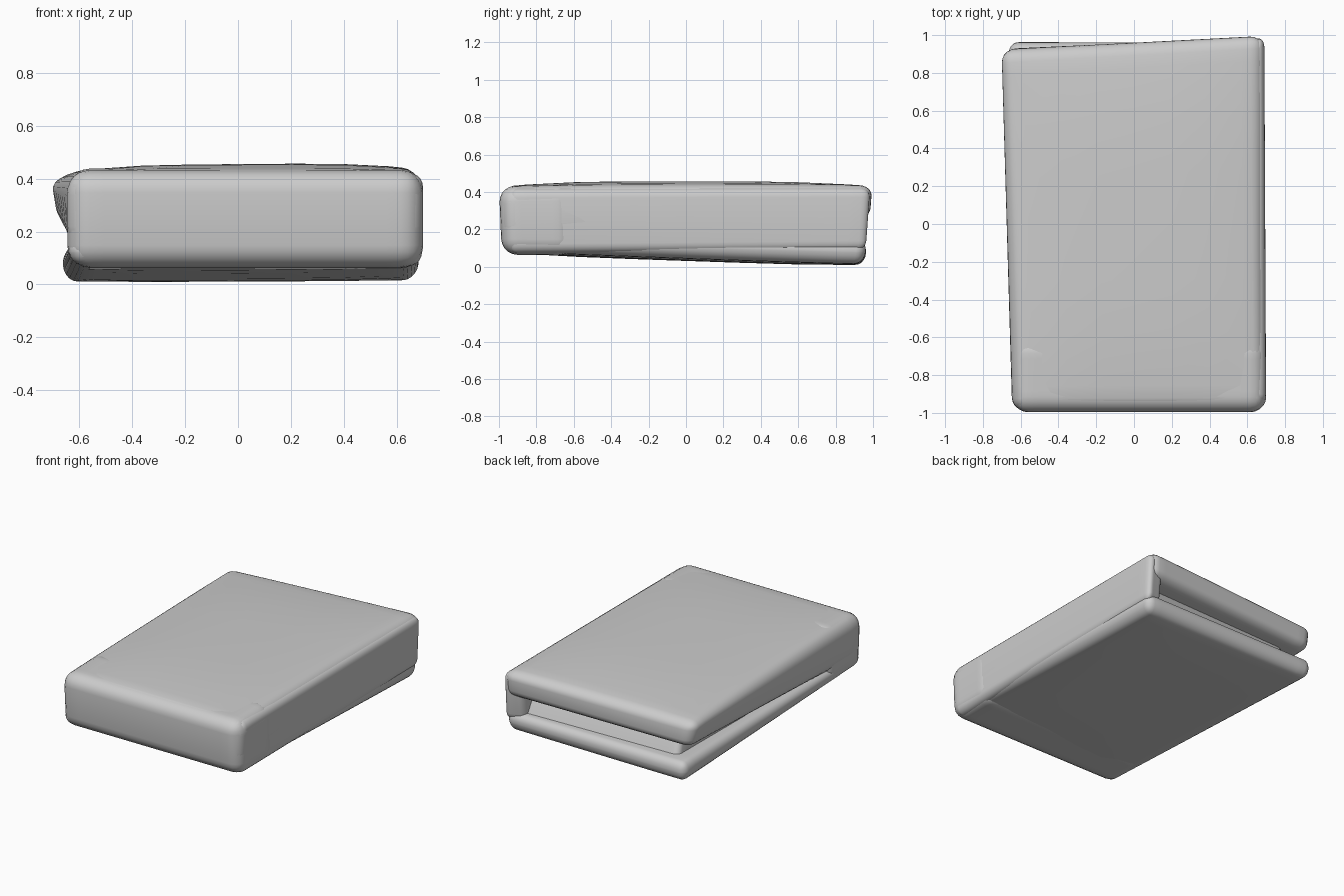
import bpy, bmesh
from mathutils import Vector

if "Cube" in bpy.data.objects:
    bpy.data.objects.remove(bpy.data.objects["Cube"])


def soft_block(name, bottom, top, radius, bulge_top=0.0, bulge_bottom=0.0):
    """Rounded box warped to 4 bottom + 4 top corners
    (order: left front, right front, right back, left back)."""
    low = [Vector(p) for p in bottom]
    high = [Vector(p) for p in top]
    pts = low + high
    half = [(max(p[i] for p in pts) - min(p[i] for p in pts)) / 2 for i in (0, 1)]
    half.append(sum((b - a).z for a, b in zip(low, high)) / 8)
    bm = bmesh.new()
    bmesh.ops.create_cube(bm, size=2)
    bmesh.ops.scale(bm, vec=half, verts=bm.verts)
    # cross cuts so the broad faces can bulge
    for axis in (0, 1):
        normal = Vector((0, 0, 0))
        normal[axis] = 1
        limit = half[axis] - radius * 1.3
        for k in range(7):
            at = normal * limit * (k / 3 - 1) * 0.95
            bmesh.ops.bisect_plane(bm, geom=bm.verts[:] + bm.edges[:] + bm.faces[:],
                                   plane_co=at, plane_no=normal)
    bm.normal_update()
    sharp = [e for e in bm.edges if e.calc_face_angle(0) > 1.2]
    bmesh.ops.bevel(bm, geom=sharp, offset=min(radius, half[2] * 0.95), segments=5,
                    profile=0.5, affect='EDGES', clamp_overlap=True)
    for v in bm.verts:
        u, w, t = [v.co[i] / half[i] for i in range(3)]
        a, b, c = (u + 1) / 2, (w + 1) / 2, (t + 1) / 2

        def sheet(q):
            return q[0].lerp(q[1], a).lerp(q[3].lerp(q[2], a), b)
        dome = (1 - u ** 4) * (1 - w ** 4)
        p = sheet(low).lerp(sheet(high), c)
        p.z += dome * (bulge_top * c - bulge_bottom * (1 - c))
        v.co = p
    bmesh.ops.recalc_face_normals(bm, faces=bm.faces)
    mesh = bpy.data.meshes.new(name)
    bm.to_mesh(mesh)
    bm.free()
    ob = bpy.data.objects.new(name, mesh)
    bpy.context.collection.objects.link(ob)
    bpy.ops.object.select_all(action='DESELECT')
    ob.select_set(True)
    bpy.context.view_layer.objects.active = ob
    bpy.ops.object.shade_smooth_by_angle(angle=0.6)
    return ob


# lower layer, sloping down toward the back
soft_block("lower_layer",
           [(-.63, -.97, .075), (.68, -.97, .085), (.675, .95, .015), (-.66, .96, .01)],
           [(-.645, -.98, .17), (.69, -.98, .18), (.69, .97, .14), (-.665, .965, .14)],
           .06, 0.0, .014)

# upper layer, lifted at the back left corner
soft_block("upper_layer",
           [(-.645, -.98, .13), (.70, -.98, .13), (.68, .985, .26), (-.68, .93, .235)],
           [(-.645, -.99, .425), (.70, -.99, .425), (.685, 1.0, .435), (-.71, .92, .405)],
           .07, .032, 0.0)

# rolled fold joining both layers at the front
soft_block("front_fold",
           [(-.645, -.985, .065), (.70, -.985, .065), (.70, -.60, .06), (-.645, -.60, .06)],
           [(-.645, -1.0, .43), (.70, -1.0, .43), (.70, -.60, .44), (-.645, -.60, .44)],
           .085)

# closed side fold on the right
soft_block("right_fold",
           [(.50, -.95, .07), (.695, -.95, .07), (.69, .97, .09), (.56, .93, .09)],
           [(.50, -.95, .42), (.70, -.95, .42), (.69, .99, .42), (.56, .97, .42)],
           .05)

# folded cloth seen inside the gap
soft_block("inner_layer",
           [(-.60, -.90, .12), (.62, -.90, .12), (.62, .93, .09), (-.56, .90, .08)],
           [(-.60, -.90, .34), (.62, -.90, .34), (.62, .80, .33), (-.52, .78, .32)],
           .04)
